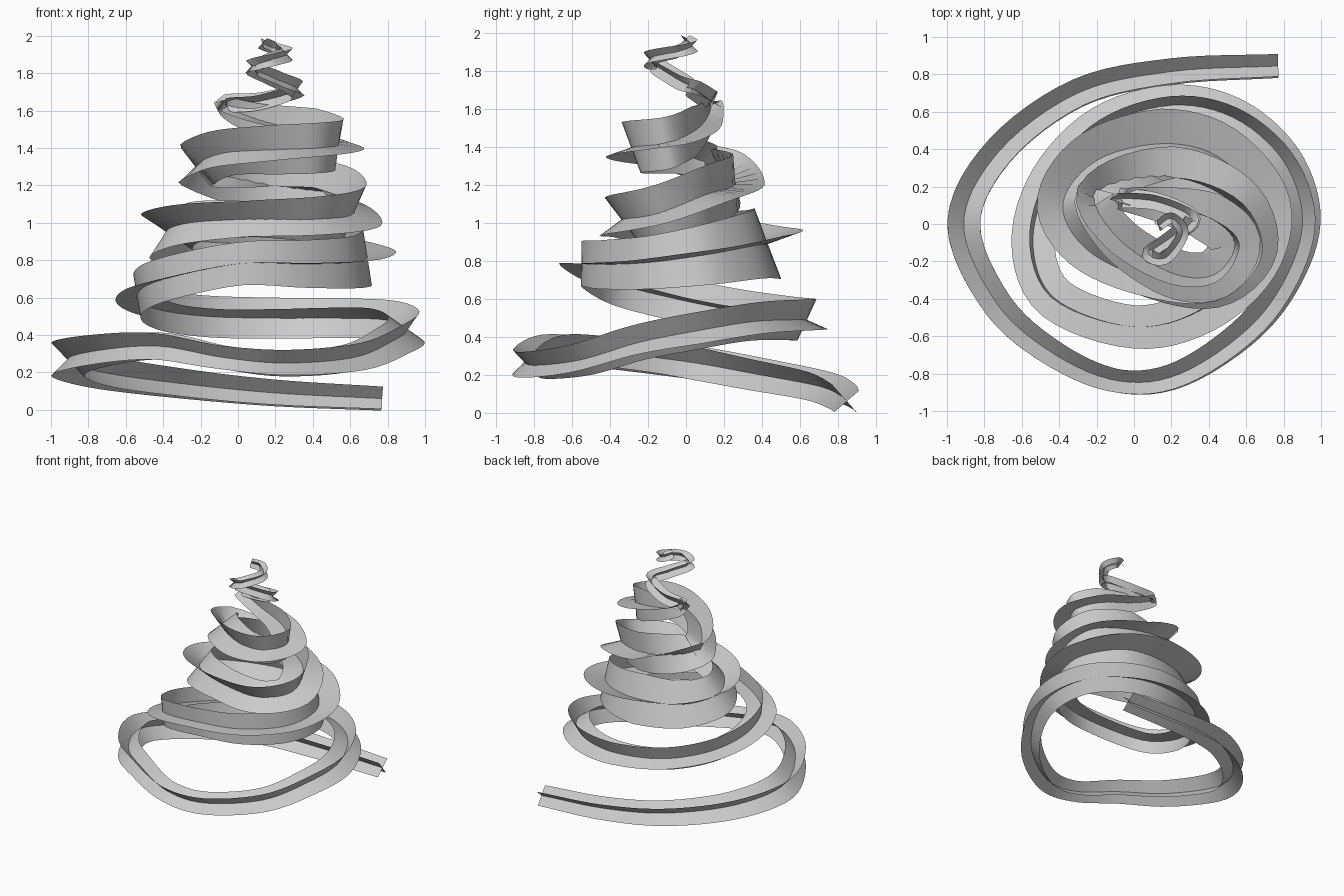
import bpy
import bmesh
from math import radians, cos, sin
from mathutils import Vector

cube = bpy.data.objects.get("Cube")
if cube:
    bpy.data.objects.remove(cube, do_unlink=True)

# Plain grey material
grey = bpy.data.materials.new("light_grey")
grey.use_nodes = True
colour = (0.6, 0.6, 0.6, 1)
grey.diffuse_color = colour
grey.node_tree.nodes["Principled BSDF"].inputs["Base Color"].default_value = colour

# Centre line of the rising spiral, from the loose foot to the tip
PATH = [
    (.77, .845, .06), (.2, .815, .09), (-.3, .7, .14), (-.72, .39, .2),
    (-.91, 0, .27), (-.73, -.43, .32), (-.42, -.7, .34), (-.08, -.84, .28),
    (.25, -.8, .25), (.62, -.55, .28), (.83, -.25, .37), (.9, .05, .43),
    (.79, .35, .48), (.53, .57, .49), (.2, .635, .49), (-.17, .52, .5),
    (-.44, .24, .54), (-.54, -.1, .61), (-.42, -.4, .69), (0, -.55, .78),
    (.36, -.46, .78), (.63, -.21, .79), (.68, .1, .83), (.45, .36, .88),
    (.15, .43, .89), (-.2, .34, .9), (-.38, .11, .95), (-.26, -.13, 1),
    (.06, -.29, 1.02), (.42, -.33, 1.02), (.62, -.14, 1.05), (.53, .11, 1.15),
    (.2, .25, 1.2), (-.2, .17, 1.29), (-.09, -.07, 1.37), (.2, -.26, 1.39),
    (.43, -.27, 1.4), (.54, -.1, 1.42), (.39, .04, 1.48), (.11, .11, 1.55),
    (-.07, .135, 1.63), (.12, .12, 1.65), (.31, .03, 1.71), (.2, -.07, 1.77),
    (.08, -.16, 1.83), (.17, -.18, 1.87), (.26, -.05, 1.9), (.2, .03, 1.93),
    (.13, -.01, 1.96),
]
# Path index, half width of the cross section, roll in degrees
SECTIONS = [
    (0, .085, 41), (4, .125, 45), (7, .088, 45), (11, .12, 55), (14, .12, 66),
    (19, .115, 90), (21, .14, 95), (24, .2, 111), (28, .135, 135),
    (30, .16, 155), (32, .165, 180), (33, .14, 225), (35, .145, 245),
    (38, .135, 270), (39, .09, 280), (40, .06, 300), (44, .05, 315),
    (48, .04, 315),
]
STEPS = 6
UP = Vector((0, 0, 1))
points = [Vector(p) for p in PATH]
last = len(points) - 1


def spline(u):
    """Smooth point on the centre line at path parameter u."""
    i = min(int(u), last - 1)
    t = u - i
    b, c = points[i], points[i + 1]
    a = points[i - 1] if i > 0 else b * 2 - c
    d = points[i + 2] if i + 2 <= last else c * 2 - b
    return (b * 2 + (c - a) * t + (a * 2 - b * 5 + c * 4 - d) * t ** 2
            + (b * 3 - a - c * 3 + d) * t ** 3) / 2


def section(u):
    """Half width and roll, blended between the listed sections."""
    for (i, r, roll), (j, s, turn) in zip(SECTIONS, SECTIONS[1:]):
        if u <= j:
            f = (u - i) / (j - i)
            return r + (s - r) * f, radians(roll + (turn - roll) * f)


def ribbon_edges(u, quarter_turn):
    """The two opposite edge points of one ribbon at u."""
    e = 0.2
    tangent = (spline(min(u + e, last)) - spline(max(u - e, 0))).normalized()
    side = tangent.cross(UP).normalized()
    rise = side.cross(tangent)
    radius, roll = section(u)
    roll += radians(quarter_turn)
    arm = (side * cos(roll) + rise * sin(roll)) * radius
    return spline(u) - arm, spline(u) + arm


# Two crossing ribbons give the plus-shaped cross section
stations = [k / STEPS for k in range(last * STEPS + 1)]
for name, turn in (("spiral_fin", 0), ("spiral_wall", 90)):
    bm = bmesh.new()
    verts = [[bm.verts.new(p) for p in ribbon_edges(u, turn)] for u in stations]
    for (a, b), (c, d) in zip(verts, verts[1:]):
        bm.faces.new((a, b, d, c)).smooth = True
    mesh = bpy.data.meshes.new(name)
    bm.to_mesh(mesh)
    bm.free()
    mesh.materials.append(grey)
    obj = bpy.data.objects.new(name, mesh)
    bpy.context.collection.objects.link(obj)
